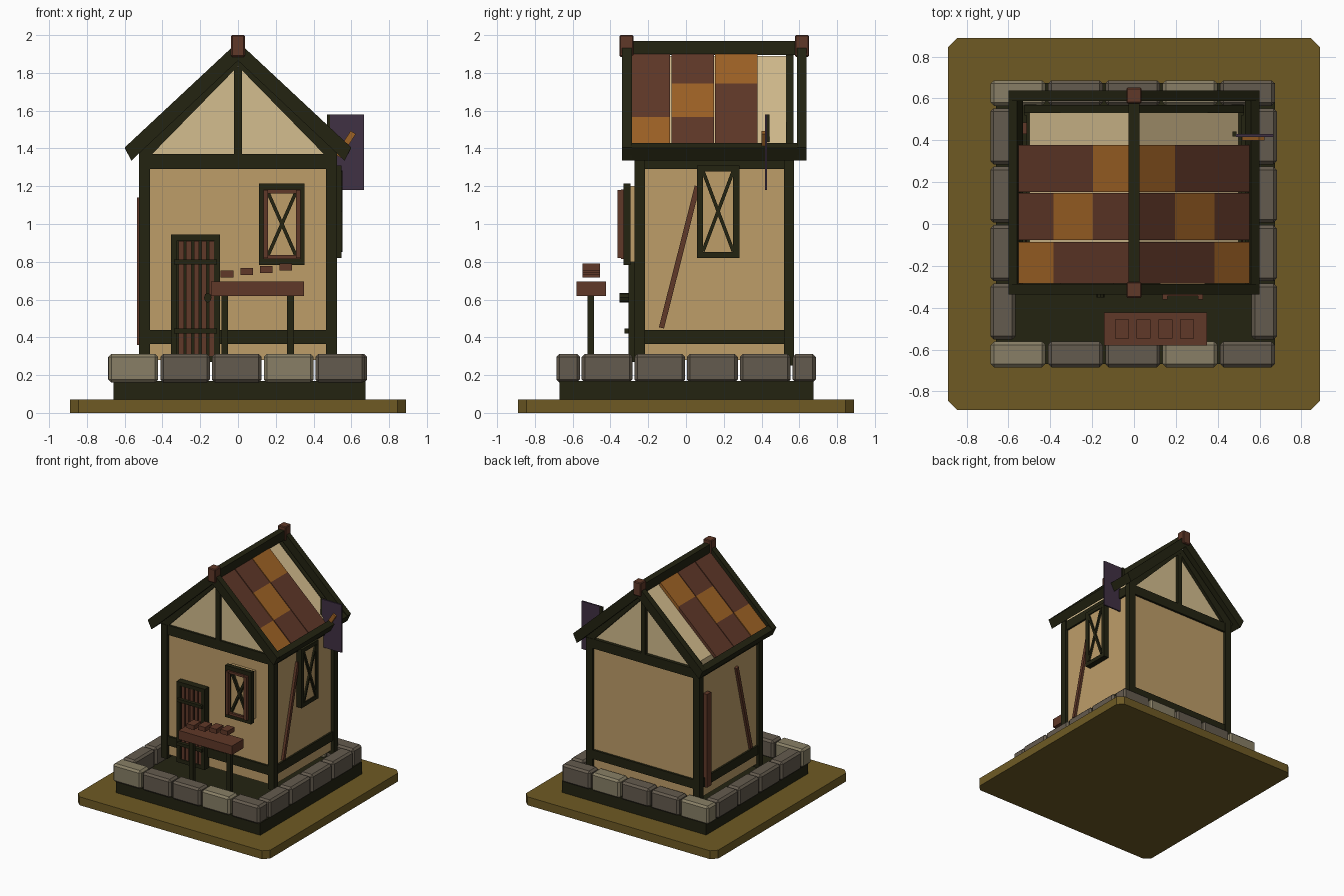
import bpy, bmesh, math

if "Cube" in bpy.data.objects:
    bpy.data.objects.remove(bpy.data.objects["Cube"])


def material(name, rgb):
    m = bpy.data.materials.new(name)
    lin = [((c / 255 + 0.055) / 1.055) ** 2.4 for c in rgb]
    m.diffuse_color = (*lin, 1)
    m.use_nodes = True
    m.node_tree.nodes["Principled BSDF"].inputs["Base Color"].default_value = m.diffuse_color
    return m


OLIVE = material("olive ground", (110, 90, 36))
DARK = material("dark timber", (35, 35, 17))
STONE_L = material("light stone", (136, 127, 102))
STONE_M = material("mid stone", (100, 91, 78))
WALL = material("tan plaster", (190, 158, 105))
CREAM = material("cream plaster", (212, 189, 142))
BROWN = material("red brown wood", (96, 56, 40))
ORANGE = material("orange wood", (158, 98, 37))
PURPLE = material("purple board", (64, 49, 68))


def prism(name, mat, pts, d0, d1, axis='y', bevel=0):
    """Extrude a polygon along an axis: (x,z) along y, (y,z) along x, (x,y) along z."""
    place = {'y': lambda a, b, d: (a, d, b),
             'x': lambda a, b, d: (d, a, b),
             'z': lambda a, b, d: (a, b, d)}[axis]
    bm = bmesh.new()
    lo = [bm.verts.new(place(a, b, d0)) for a, b in pts]
    hi = [bm.verts.new(place(a, b, d1)) for a, b in pts]
    bm.faces.new(lo)
    bm.faces.new(hi[::-1])
    n = len(pts)
    for i in range(n):
        j = (i + 1) % n
        bm.faces.new((lo[i], hi[i], hi[j], lo[j]))
    bmesh.ops.recalc_face_normals(bm, faces=bm.faces)
    if bevel:
        bmesh.ops.bevel(bm, geom=bm.edges[:], offset=bevel, segments=1,
                        affect='EDGES', profile=0.5)
    me = bpy.data.meshes.new(name)
    bm.to_mesh(me)
    bm.free()
    me.materials.append(mat)
    ob = bpy.data.objects.new(name, me)
    bpy.context.collection.objects.link(ob)
    return ob


def box(name, mat, x0, x1, y0, y1, z0, z1, bevel=0):
    return prism(name, mat, [(x0, y0), (x1, y0), (x1, y1), (x0, y1)], z0, z1, 'z', bevel)


def bar(name, mat, a, b, w, d0, d1, axis):
    """Straight bar of width w from a to b in the plane across the axis."""
    dx, dy = b[0] - a[0], b[1] - a[1]
    l = math.hypot(dx, dy)
    nx, ny = -dy / l * w / 2, dx / l * w / 2
    return prism(name, mat, [(a[0] + nx, a[1] + ny), (b[0] + nx, b[1] + ny),
                             (b[0] - nx, b[1] - ny), (a[0] - nx, a[1] - ny)], d0, d1, axis)


def frame(name, mat, u0, u1, z0, z1, w, d0, d1, axis):
    """Rectangular frame of four bars."""
    for part, (a0, a1, b0, b1) in {"left": (u0, u0 + w, z0, z1), "right": (u1 - w, u1, z0, z1),
                                   "bottom": (u0 + w, u1 - w, z0, z0 + w),
                                   "top": (u0 + w, u1 - w, z1 - w, z1)}.items():
        prism(f"{name}_{part}", mat, [(a0, b0), (a1, b0), (a1, b1), (a0, b1)], d0, d1, axis)


# ground slab with clipped corners, and plinth
g, c = 0.89, 0.845
prism("ground_slab", OLIVE, [(-c, -g), (c, -g), (g, -c), (g, c), (c, g), (-c, g), (-g, c), (-g, -c)],
      0, 0.07, 'z')
box("plinth", DARK, -0.66, 0.675, -0.67, 0.675, 0.07, 0.17)

# ring of stones
for i in range(5):
    x = -0.685 + i * 0.274
    mat = STONE_L if i in (0, 3) else STONE_M
    box(f"front_stone_{i}", mat, x, x + 0.262, -0.685, -0.562, 0.16, 0.313, 0.016)
    box(f"back_stone_{i}", mat, x, x + 0.262, 0.565, 0.687, 0.16, 0.313, 0.016)
for i in range(4):
    y = -0.552 + i * 0.279
    box(f"left_stone_{i}", STONE_M, -0.687, -0.567, y, y + 0.268, 0.16, 0.313, 0.016)
    box(f"right_stone_{i}", STONE_M, 0.562, 0.683, y, y + 0.268, 0.16, 0.313, 0.016)

# plaster walls and gable block
box("walls", WALL, -0.5, 0.5, -0.25, 0.55, 0.28, 1.36)
prism("gable_block", CREAM, [(-0.5, 1.36), (0.5, 1.36), (0.5, 1.425), (0, 1.89), (-0.5, 1.425)],
      -0.25, 0.54)

# timber frame
for sx in (-1, 1):
    x0, x1 = sorted((sx * 0.466, sx * 0.524))
    for tag, y0, y1 in (("front", -0.272, -0.217), ("back", 0.518, 0.572)):
        box(f"corner_post_{tag}", DARK, x0, x1, y0, y1, 0.25, 1.37)
    x0, x1 = sorted((sx * 0.48, sx * 0.515))
    box("side_sill", DARK, x0, x1, -0.23, 0.53, 0.365, 0.44)
    box("side_top_beam", DARK, x0, x1, -0.23, 0.53, 1.29, 1.37)
    x0, x1 = sorted((sx * 0.49, sx * 0.52))
    bar("side_brace", BROWN, (0.06, 1.20), (-0.13, 0.45), 0.028, x0, x1, 'x')
for tag, y0, y1 in (("front", -0.268, -0.23), ("back", 0.53, 0.568)):
    box(f"{tag}_sill", DARK, -0.51, 0.51, y0, y1, 0.365, 0.44)
    box(f"{tag}_top_beam", DARK, -0.52, 0.52, y0, y1, 1.29, 1.37)
    box(f"{tag}_king_post", DARK, -0.02, 0.02, y0, y1, 1.36, 1.83)
    for s in (-1, 1):
        prism(f"{tag}_gable_trim", DARK, [(s * 0.455, 1.37), (s * 0.525, 1.37), (s * 0.525, 1.41),
                                          (0, 1.895), (0, 1.835)], y0, y1)
box("left_wall_post", BROWN, -0.535, -0.49, 0.43, 0.485, 0.36, 1.14)

# roof tiles: three strips of three on each slope, orange on the diagonal
edges = [0.02, 0.195, 0.385, 0.56]
strips = [(-0.285, -0.085), (-0.077, 0.147), (0.153, 0.378)]


def slope(x):
    return 1.925 - 0.93 * x


for s in (-1, 1):
    for r, (y0, y1) in enumerate(strips):
        for k in range(3):
            a, b = edges[k], edges[k + 1]
            prism("roof_tile", ORANGE if k == 2 - r else BROWN,
                  [(s * a, slope(a)), (s * b, slope(b)), (s * b, slope(b) - 0.035),
                   (s * a, slope(a) - 0.035)], y0, y1)
    # rafters at each end and the eaves beam
    for y0, y1 in ((-0.338, -0.287), (0.588, 0.637)):
        prism("rafter", DARK, [(0, 1.965), (s * 0.6, 1.405), (s * 0.565, 1.335), (0, 1.865)], y0, y1)
    prism("eaves_beam", DARK, [(s * 0.6, 1.402), (s * 0.565, 1.337), (s * 0.53, 1.37),
                               (s * 0.56, 1.43)], -0.3, 0.6)

# ridge beam and end caps
box("ridge_beam", DARK, -0.027, 0.027, -0.3, 0.6, 1.895, 1.97)
box("front_ridge_cap", BROWN, -0.036, 0.036, -0.353, -0.277, 1.885, 2.0, 0.006)
box("back_ridge_cap", BROWN, -0.036, 0.036, 0.577, 0.652, 1.885, 2.0, 0.006)

# door
box("door_back", DARK, -0.354, -0.095, -0.285, -0.24, 0.27, 0.945)
frame("door_frame", DARK, -0.354, -0.095, 0.27, 0.945, 0.032, -0.305, -0.27, 'y')
for i in range(5):
    x = -0.314 + i * 0.04
    box(f"door_plank_{i}", BROWN, x, x + 0.027, -0.3, -0.275, 0.28, 0.91)
for z in (0.42, 0.785):
    box("door_strap", DARK, -0.34, -0.11, -0.325, -0.295, z, z + 0.026)
prism("door_knob", DARK, [(-0.16 + 0.02 * math.cos(t * math.pi / 4), 0.61 + 0.026 * math.sin(t * math.pi / 4))
                          for t in range(8)], -0.352, -0.3)

# front window
box("front_pane", WALL, 0.125, 0.34, -0.3, -0.24, 0.8, 1.2)
frame("front_window_frame", DARK, 0.112, 0.353, 0.782, 1.215, 0.035, -0.332, -0.295, 'y')
for x in (0.136, 0.306):
    box("front_window_stile", BROWN, x, x + 0.024, -0.362, -0.325, 0.82, 1.18)
for z in (0.815, 1.162):
    box("front_window_rail", BROWN, 0.136, 0.33, -0.345, -0.325, z, z + 0.02)
for a, b in (((0.155, 0.825), (0.31, 1.175)), ((0.155, 1.175), (0.31, 0.825))):
    bar("front_window_cross", DARK, a, b, 0.018, -0.322, -0.298, 'y')

# right window
box("right_pane", WALL, 0.49, 0.538, 0.075, 0.265, 0.84, 1.295)
frame("right_window_frame", DARK, 0.058, 0.283, 0.82, 1.31, 0.033, 0.49, 0.548, 'x')
for a, b in (((0.09, 0.855), (0.25, 1.28)), ((0.09, 1.28), (0.25, 0.855))):
    bar("right_window_cross", DARK, a, b, 0.018, 0.53, 0.552, 'x')

# market stall with small goods
box("stall_top", BROWN, -0.144, 0.35, -0.58, -0.424, 0.62, 0.695)
for x in (-0.088, 0.26):
    box("stall_leg", DARK, x, x + 0.036, -0.522, -0.488, 0.16, 0.63)
for i in range(4):
    x, z = -0.092 + i * 0.104, 0.717 + i * 0.012
    box(f"goods_{i}", BROWN, x, x + 0.067, -0.548, -0.456, z, z + 0.037)

# hanging sign board with bracket
box("sign_board", PURPLE, 0.488, 0.667, 0.417, 0.43, 1.18, 1.58)
box("sign_post", DARK, 0.47, 0.49, 0.418, 0.442, 1.3, 1.58)
bar("sign_bracket", ORANGE, (0.53, 1.36), (0.61, 1.485), 0.032, 0.4, 0.418, 'y')
